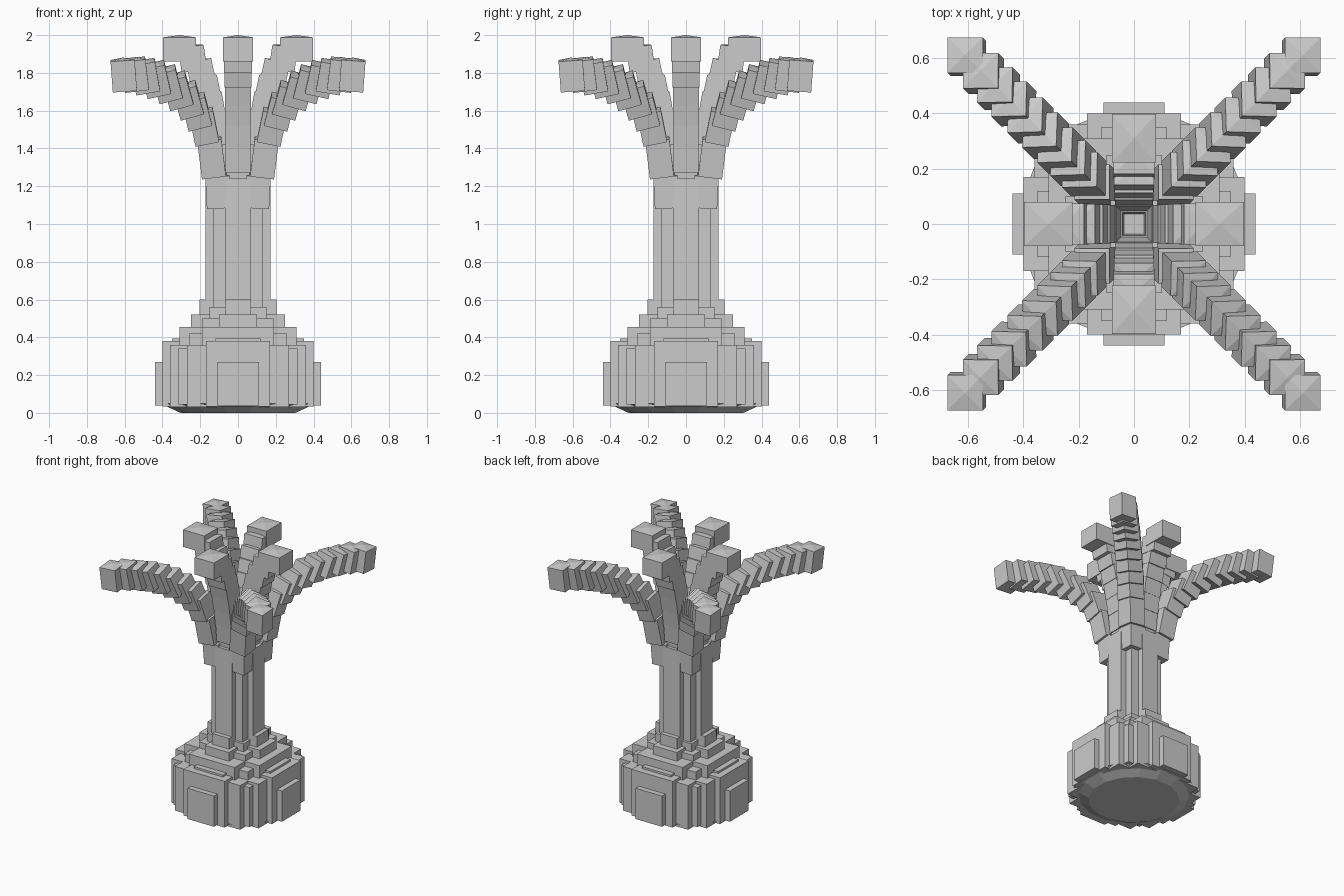
import bpy, bmesh
from math import radians, pi
from mathutils import Matrix, Vector

if "Cube" in bpy.data.objects:
    bpy.data.objects.remove(bpy.data.objects["Cube"])


def add_box(bm, centre, half, rot=Matrix.Identity(4), crown=0.0):
    """Box with given half sizes; crown raises a low pyramid on its top."""
    m = Matrix.Translation(centre) @ rot @ Matrix.Diagonal((*[2 * h for h in half], 1))
    verts = bmesh.ops.create_cube(bm, size=1, matrix=m)["verts"]
    if crown:
        up = rot.to_3x3() @ Vector((0, 0, 1))
        faces = {f for v in verts for f in v.link_faces}
        top = max(faces, key=lambda f: f.calc_center_median().dot(up))
        mid = bmesh.ops.poke(bm, faces=[top])["verts"][0]
        mid.co += up * crown


def finish(bm, name):
    bmesh.ops.recalc_face_normals(bm, faces=bm.faces)
    me = bpy.data.meshes.new(name)
    bm.to_mesh(me)
    bm.free()
    ob = bpy.data.objects.new(name, me)
    bpy.context.collection.objects.link(ob)
    return ob


def stepped_round(name, steps):
    """Round-ish stack of crossed boxes: (half length, half width, z0, z1)."""
    bm = bmesh.new()
    for a, b, z0, z1 in steps:
        for hx, hy in ([(a, b), (b, a)] if a != b else [(a, a)]):
            add_box(bm, (0, 0, (z0 + z1) / 2), (hx, hy, (z1 - z0) / 2))
    return finish(bm, name)


# Pot body
stepped_round("base_pot", [
    (0.44, 0.11, 0.04, 0.27), (0.40, 0.17, 0.035, 0.38),
    (0.36, 0.27, 0.03, 0.36), (0.315, 0.315, 0.045, 0.34)])

# Bevelled underside of the pot
bm = bmesh.new()
bmesh.ops.create_cone(bm, cap_ends=True, segments=16, radius1=0.31, radius2=0.42, depth=0.05,
                      matrix=Matrix.Translation((0, 0, 0.025)) @ Matrix.Rotation(pi / 16, 4, 'Z'))
finish(bm, "base_underside")

# Shoulder steps up to the trunk
stepped_round("base_shoulder", [
    (0.35, 0.12, 0.30, 0.395), (0.31, 0.19, 0.30, 0.455), (0.26, 0.255, 0.30, 0.42),
    (0.25, 0.10, 0.40, 0.52), (0.19, 0.185, 0.40, 0.50),
    (0.205, 0.07, 0.45, 0.60), (0.15, 0.15, 0.45, 0.56)])

# Ribbed trunk
stepped_round("trunk", [
    (0.172, 0.07, 0.5, 1.24), (0.13, 0.13, 0.5, 1.20), (0.085, 0.085, 1.1, 1.42)])


def branch(name, blocks, angle, diagonal):
    """Chain of leaning blocks (out, z, half x, half y, half z, lean)."""
    bm = bmesh.new()
    for out, z, hx, hy, hz, lean in blocks:
        if diagonal:  # blocks keep a corner facing outwards
            centre = (out, out, z)
            rot = Matrix.Rotation(radians(lean), 4, Vector((-1, 1, 0)))
        else:
            centre = (out, 0, z)
            rot = Matrix.Rotation(radians(lean), 4, 'Y')
        add_box(bm, centre, (hx, hy, hz), rot, 0.012)
    bmesh.ops.transform(bm, matrix=Matrix.Rotation(angle, 4, 'Z'), verts=bm.verts)
    finish(bm, name)


# Long drooping branches on the diagonals
diag_path = [(0.105, 1.17, 0.085, 4), (0.14, 1.35, 0.10, 10), (0.18, 1.515, 0.085, 16),
             (0.22, 1.595, 0.08, 20), (0.265, 1.655, 0.08, 22), (0.32, 1.705, 0.08, 22),
             (0.375, 1.74, 0.08, 20), (0.435, 1.765, 0.08, 18), (0.49, 1.78, 0.08, 14),
             (0.545, 1.79, 0.082, 10), (0.605, 1.787, 0.082, 6)]
diag = [(o, z, 0.064, 0.064, h, t) for o, z, h, t in diag_path]

# Shorter upright branches on the axes
axis_path = [(0.08, 1.24, 0.06, 0.08, 3), (0.10, 1.37, 0.065, 0.09, 6), (0.12, 1.50, 0.066, 0.09, 8),
             (0.14, 1.61, 0.068, 0.08, 10), (0.165, 1.71, 0.07, 0.07, 12),
             (0.195, 1.80, 0.072, 0.065, 12), (0.24, 1.875, 0.075, 0.065, 8)]
axis = [(o, z, 0.068, w, h, t) for o, z, w, h, t in axis_path]
axis.append((0.31, 1.924, 0.088, 0.08, 0.064, 0))

for i in range(4):
    branch(f"long_branch_{i + 1}", diag, i * pi / 2, True)
    branch(f"upright_branch_{i + 1}", axis, i * pi / 2, False)
